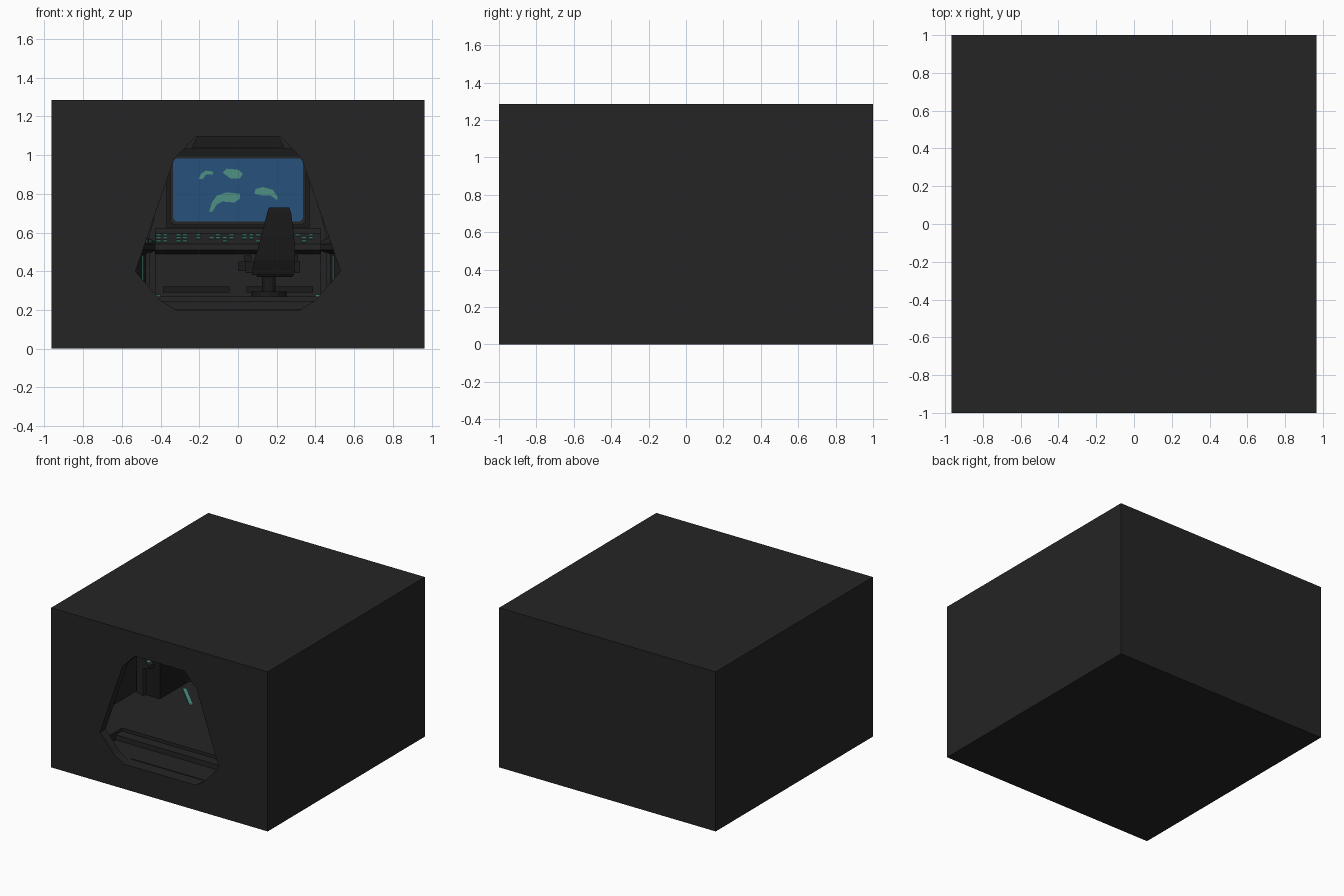
import bpy, bmesh, math, random
from mathutils import Matrix, Vector

if "Cube" in bpy.data.objects:
    bpy.data.objects.remove(bpy.data.objects["Cube"])

random.seed(4)

def mat(name, r, g, b):
    m = bpy.data.materials.new(name)
    m.diffuse_color = (r, g, b, 1)
    m.use_nodes = True
    m.node_tree.nodes["Principled BSDF"].inputs["Base Color"].default_value = m.diffuse_color
    return m

HULL = mat("charcoal hull", 0.018, 0.018, 0.018)
DARK = mat("black trim", 0.011, 0.011, 0.011)
BLUE = mat("screen blue", 0.02, 0.085, 0.20)
TEAL = mat("display teal", 0.075, 0.28, 0.23)


def finish(name, bm, m):
    bmesh.ops.recalc_face_normals(bm, faces=bm.faces)
    me = bpy.data.meshes.new(name)
    bm.to_mesh(me)
    bm.free()
    me.materials.append(m)
    ob = bpy.data.objects.new(name, me)
    bpy.context.collection.objects.link(ob)
    return ob


def loft(name, rings, m):
    """Closed solid through rings of equal length."""
    bm = bmesh.new()
    vs = [[bm.verts.new(p) for p in r] for r in rings]
    n = len(rings[0])
    for a, b in zip(vs, vs[1:]):
        for i in range(n):
            bm.faces.new((a[i], a[(i + 1) % n], b[(i + 1) % n], b[i]))
    bm.faces.new(vs[0])
    bm.faces.new(vs[-1])
    return finish(name, bm, m)


def box(name, x0, x1, y0, y1, z0, z1, m):
    return loft(name, [[(x0, y0, z), (x1, y0, z), (x1, y1, z), (x0, y1, z)] for z in (z0, z1)], m)


def prism_y(name, pts, y0, y1, m):
    return loft(name, [[(x, y, z) for x, z in pts] for y in (y0, y1)], m)


def mirrored(half):
    return half + [(-x, v) for x, v in reversed(half)]


def cut(target, cutter):
    mod = target.modifiers.new("cut", "BOOLEAN")
    mod.operation, mod.solver, mod.object = "DIFFERENCE", "EXACT", cutter
    bpy.context.view_layer.objects.active = target
    bpy.ops.object.modifier_apply(modifier=mod.name)
    bpy.data.objects.remove(cutter)


# Outer hull with hollow room, sunken entry and doorway
FLOOR = 0.27
hull = box("hull", -0.965, 0.965, -1, 1, 0, 1.285, HULL)
plan = mirrored([(0.6, 0.9), (0.88, 0.0), (0.88, -0.5), (0.66, -0.93)])
cut(hull, loft("room_cutter", [[(x * s, y, z) for x, y in plan]
                               for s, z in ((1, FLOOR), (1.03, 0.6), (0.75, 1.05), (0.68, 1.12))], HULL))
door = mirrored([(0.22, 1.095), (0.33, 0.98), (0.53, 0.40), (0.40, 0.25), (0.32, 0.20)])
cut(hull, prism_y("door_cutter", door, -1.1, -0.9, HULL))
cut(hull, box("entry_cutter", -0.6, 0.6, -0.93, -0.70, 0.205, 0.6, HULL))
cut(hull, box("step_cutter", -0.6, 0.6, -0.75, -0.62, 0.245, 0.6, HULL))

# Back wall with stepped surround, frame and big screen
prism_y("back_wall", mirrored([(0.26, 1.10), (0.32, 1.02), (0.40, 0.80), (0.46, 0.58), (0.46, FLOOR)]), 0.84, 0.92, HULL)
prism_y("screen_surround", mirrored([(0.27, 1.035), (0.37, 0.985), (0.37, 0.625)]), 0.825, 0.845, DARK)


def rounded(w, h, r, cz):
    pts = []
    for k, (sx, sz) in enumerate(((1, 1), (-1, 1), (-1, -1), (1, -1))):
        for j in range(4):
            a = math.pi / 2 * (k + j / 3)
            pts.append((sx * (w - r) + r * math.cos(a), cz + sz * (h - r) + r * math.sin(a)))
    return pts


prism_y("screen_frame", rounded(0.352, 0.18, 0.03, 0.82), 0.815, 0.83, HULL)
prism_y("screen", rounded(0.335, 0.163, 0.02, 0.82), 0.81, 0.82, BLUE)
prism_y("ceiling_light_bar", [(-0.24, 1.04), (0.24, 1.04), (0.21, 1.095), (-0.21, 1.095)], 0.0, 0.84, DARK)

# Land shapes on the screen
lands = [
    [(-.205, .875), (-.19, .905), (-.165, .92), (-.13, .915), (-.13, .9), (-.165, .9), (-.18, .878)],
    [(-.08, .91), (-.06, .93), (.0, .925), (.025, .905), (.01, .88), (-.04, .88)],
    [(.085, .8), (.09, .825), (.13, .835), (.18, .82), (.205, .785), (.205, .765), (.17, .79), (.13, .79)],
    [(-.15, .705), (-.135, .755), (-.11, .79), (-.06, .808), (.01, .8), (.01, .775), (-.02, .755),
     (-.08, .76), (-.11, .745), (-.13, .71)],
]
for pts in lands:
    prism_y("land_patch", pts, 0.805, 0.811, TEAL)

# Consoles: one profile (depth, height) reused along the back and both sides
PROFILE = [(0, 0.27), (0.08, 0.27), (0.08, 0.49), (0.15, 0.51), (0.15, 0.54), (0.05, 0.595), (0.05, 0.62), (0, 0.62)]


def console(name, length, place):
    body = loft(name, [[(x, -d, z) for d, z in PROFILE] for x in (-length / 2, length / 2)], HULL)
    body.matrix_world = place
    # button plates on the sloped top
    n = int(length / 0.035)
    bm = bmesh.new()
    for i in range(n):
        x = -length / 2 + 0.02 + i * (length - 0.04) / n
        for t in (0.25, 0.55, 0.8):
            if random.random() < 0.55:
                q = Matrix.Translation((x, -0.15 + 0.1 * t, 0.542 + 0.055 * t)) @ Matrix.Rotation(math.atan2(0.055, 0.1), 4, "X")
                bmesh.ops.create_cube(bm, size=1, matrix=q @ Matrix.Diagonal((0.025, 0.015, 0.006, 1)))
    btn = finish(name + "_buttons", bm, TEAL)
    btn.matrix_world = place
    # skirting panels
    for s in (-1, 1):
        c = s * length * 0.25
        p = box(name + "_vent", c - length * .2, c + length * .2, -0.088, -0.08, 0.29, 0.32, DARK)
        p.matrix_world = place


console("back_console", 0.86, Matrix.Translation((0, 0.84, 0)))
for s in (-1, 1):
    a, b = Vector((s * 0.55, 0.85, 0)), Vector((s * 0.87, -0.05, 0))
    d = (b - a) * s
    place = Matrix.Translation((a + b) / 2) @ Matrix.Rotation(math.atan2(d.y, d.x), 4, "Z")
    console("side_console", (b - a).length, place)
    # glowing outlines on the side console fronts
    for x in (-0.42, -0.2, 0.02, 0.24, 0.42):
        t = box("side_glow_strip", x - 0.006, x + 0.006, -0.086, -0.08, 0.33, 0.48, TEAL)
        t.matrix_world = place
    # storage cabinet and floor light strips
    box("cabinet", s * 0.84, s * 0.66, -0.05, 0.30, FLOOR, 0.58, DARK)
    loft("floor_light_strip", [[(s * .40, 0, z), (s * .42, -.02, z), (s * .62, .18, z), (s * .60, .2, z)]
                               for z in (FLOOR, 0.279)], TEAL)

# Pilot chair
CX, CY = 0.21, 0.35


def slab(name, levels, m=DARK):
    loft(name, [[(x0, y0, z), (x1, y0, z), (x1, y1, z), (x0, y1, z)] for x0, x1, y0, y1, z in levels], m)


slab("chair_back", [(.07, .29, CY - .09, CY + .0, .38), (.085, .295, CY - .12, CY - .03, .46),
                    (.12, .29, CY - .14, CY - .07, .58), (.15, .275, CY - .15, CY - .09, .70),
                    (.16, .265, CY - .15, CY - .10, .73)])
slab("chair_seat", [(.10, .28, CY - .06, CY + .17, .37), (.08, .295, CY - .08, CY + .2, .40),
                    (.09, .285, CY - .08, CY + .2, .43)])
for x in (0.05, 0.29):
    box("chair_arm", x - 0.02, x + 0.02, CY - 0.05, CY + 0.15, 0.45, 0.48, DARK)
    box("chair_arm_post", x - 0.012, x + 0.03, CY - 0.02, CY + 0.02, 0.39, 0.45, DARK)
box("chair_control_pad", 0.0, 0.07, CY + 0.1, CY + 0.2, 0.40, 0.45, DARK)
for nm, r, z0, z1 in (("chair_pedestal", 0.035, FLOOR, 0.38), ("chair_base", 0.09, FLOOR, 0.295)):
    loft(nm, [[(0.16 + r * math.cos(i * math.pi / 6), CY + r * math.sin(i * math.pi / 6), z)
               for i in range(12)] for z in (z0, z1)], DARK)
